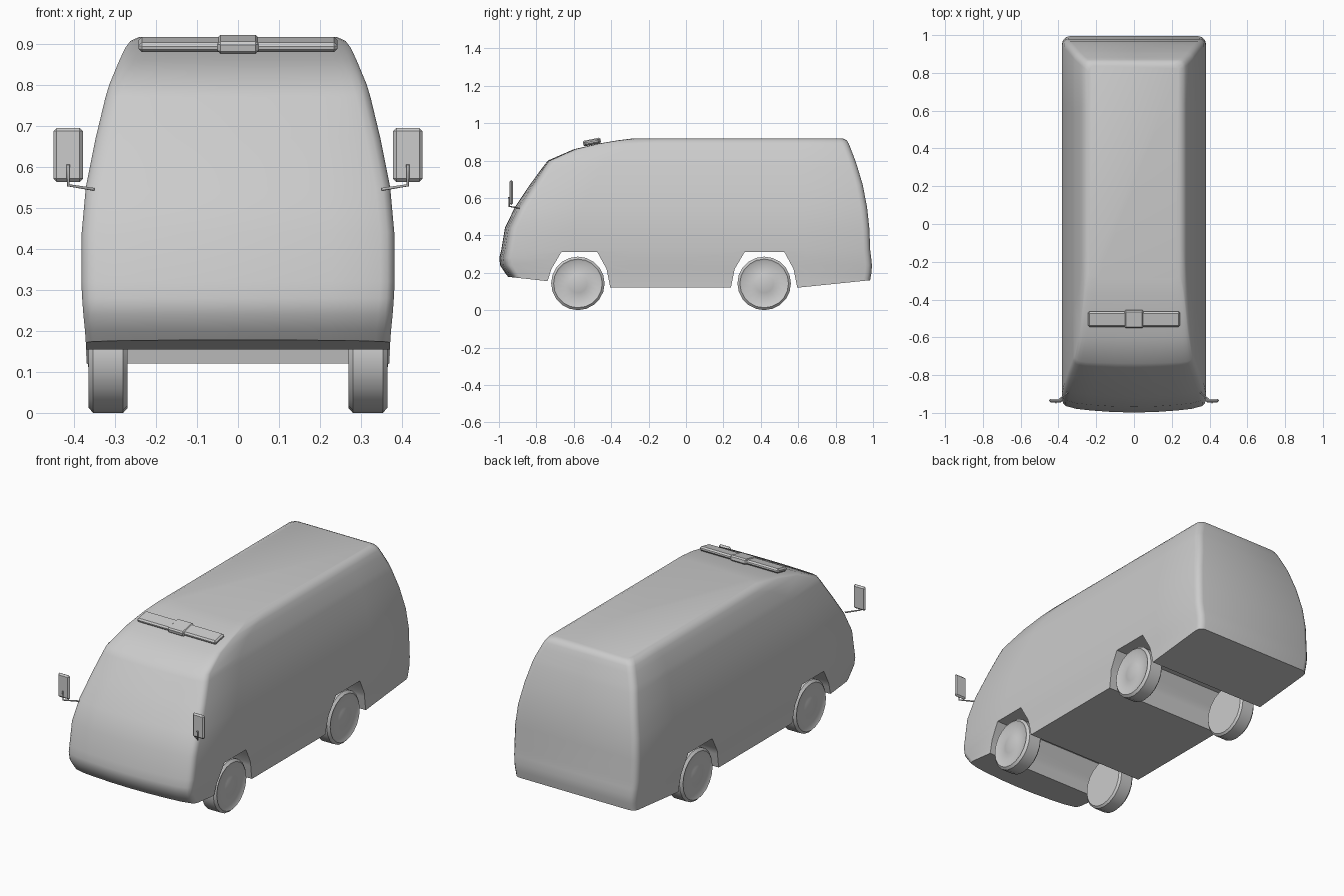
import bpy, bmesh, math
from mathutils import Matrix

if "Cube" in bpy.data.objects:
    bpy.data.objects.remove(bpy.data.objects["Cube"])

grey = bpy.data.materials.new("plain grey")
grey.diffuse_color = (0.6, 0.6, 0.6, 1)
grey.use_nodes = True
grey.node_tree.nodes["Principled BSDF"].inputs["Base Color"].default_value = grey.diffuse_color


def finish(name, bm, angle=40):
    bmesh.ops.recalc_face_normals(bm, faces=bm.faces)
    me = bpy.data.meshes.new(name)
    bm.to_mesh(me)
    bm.free()
    ob = bpy.data.objects.new(name, me)
    bpy.context.collection.objects.link(ob)
    me.materials.append(grey)
    smooth(ob, angle)
    return ob


def select(ob):
    bpy.ops.object.select_all(action='DESELECT')
    ob.select_set(True)
    bpy.context.view_layer.objects.active = ob


def smooth(ob, angle):
    select(ob)
    bpy.ops.object.shade_smooth_by_angle(angle=math.radians(angle))


def box(name, size, loc, bevel, tilt=0):
    bm = bmesh.new()
    bmesh.ops.create_cube(bm, size=1)
    bmesh.ops.scale(bm, vec=size, verts=bm.verts)
    bmesh.ops.bevel(bm, geom=bm.edges[:], offset=bevel, segments=1, affect='EDGES')
    bmesh.ops.transform(bm, matrix=Matrix.Translation(loc) @ Matrix.Rotation(tilt, 4, 'X'), verts=bm.verts)
    return finish(name, bm, 20)


def bridge(bm, rings):
    for a, b in zip(rings, rings[1:]):
        n = len(a)
        for i in range(n):
            bm.faces.new((a[i], a[(i + 1) % n], b[(i + 1) % n], b[i]))


# Body shell: horizontal rings (z, half width, front y, back y, front bow)
LEVELS = [
    (0.08, 0.368, -0.930, 0.975, 0.03),
    (0.17, 0.371, -0.945, 0.986, 0.03),
    (0.20, 0.373, -0.968, 0.992, 0.03),
    (0.24, 0.377, -0.994, 0.994, 0.03),
    (0.28, 0.380, -0.998, 0.990, 0.03),
    (0.32, 0.382, -0.988, 0.985, 0.03),
    (0.44, 0.381, -0.968, 0.980, 0.03),
    (0.55, 0.371, -0.915, 0.968, 0.03),
    (0.67, 0.347, -0.835, 0.945, 0.025),
    (0.77, 0.323, -0.762, 0.915, 0.015),
    (0.80, 0.314, -0.738, 0.905, 0.01),
    (0.86, 0.289, -0.600, 0.882, 0.005),
    (0.89, 0.275, -0.470, 0.870, 0.0),
    (0.907, 0.262, -0.370, 0.860, 0.0),
    (0.917, 0.240, -0.290, 0.840, 0.0),
]


def ring_points(w, yf, yb, bow, r=0.035):
    pts = [(t * w, yf + bow * t * t) for t in (0, 0.3, 0.6, 0.8)]
    for k in range(4):
        a = math.radians(30 * k)
        pts.append((w - r + r * math.sin(a), yf + bow + r - r * math.cos(a)))
    y0, y1 = yf + bow + r, yb - r
    pts += [(w, y0 + (y1 - y0) * k / 6) for k in range(1, 6)]
    for k in range(4):
        a = math.radians(30 * k)
        pts.append((w - r + r * math.cos(a), y1 + r * math.sin(a)))
    pts.append((0, yb))
    return pts + [(-x, y) for x, y in pts[-2:0:-1]]


bm = bmesh.new()
rings = [[bm.verts.new((x, y, z)) for x, y in ring_points(w, f, b, bow)]
         for z, w, f, b, bow in LEVELS]
bridge(bm, rings)
bm.faces.new(rings[0])
bm.faces.new(rings[-1])
body = finish("van_body", bm, 45)

# Cutter for the underside line and both wheel arches
UNDER = [(-1.1, 0.0), (-1.1, 0.195), (-0.95, 0.178), (-0.74, 0.155), (-0.72, 0.22),
         (-0.665, 0.312), (-0.475, 0.312), (-0.425, 0.22), (-0.405, 0.12),
         (0.24, 0.12), (0.26, 0.22), (0.315, 0.312), (0.525, 0.312), (0.575, 0.22),
         (0.595, 0.12), (0.985, 0.16), (1.1, 0.172), (1.1, 0.0)]
bm = bmesh.new()
ends = [[bm.verts.new((x, y, z)) for y, z in UNDER] for x in (-0.6, 0.6)]
bridge(bm, ends)
for e in ends:
    bm.faces.new(e)
cutter = finish("underside_cutter", bm)
cutter.hide_render = True
mod = body.modifiers.new("cut", 'BOOLEAN')
mod.operation = 'DIFFERENCE'
mod.solver = 'EXACT'
mod.object = cutter
select(body)
bpy.ops.object.modifier_apply(modifier="cut")
bpy.data.objects.remove(cutter)
smooth(body, 42)

# Wheels: lathed tyre with a domed hub
TYRE = [(0.132, 0.270), (0.143, 0.280), (0.143, 0.353), (0.130, 0.365),
        (0.120, 0.360), (0.070, 0.357), (0.050, 0.362), (0.020, 0.367)]


def wheel(name, side, cy):
    bm = bmesh.new()
    n = 20
    rs = [[bm.verts.new((side * x, cy + r * math.cos(2 * math.pi * i / n),
                         0.143 + r * math.sin(2 * math.pi * i / n))) for i in range(n)]
          for r, x in TYRE]
    bridge(bm, rs)
    bm.faces.new(rs[0])
    bm.faces.new(rs[-1])
    finish(name, bm, 25)


# Mirror arms: thin bent tubes
def arm(name, side):
    cu = bpy.data.curves.new(name, 'CURVE')
    cu.dimensions = '3D'
    cu.bevel_depth = 0.004
    cu.bevel_resolution = 1
    cu.use_fill_caps = True
    sp = cu.splines.new('POLY')
    path = [(0.352, -0.892, 0.545), (0.414, -0.945, 0.555), (0.414, -0.947, 0.605)]
    sp.points.add(len(path) - 1)
    for p, (x, y, z) in zip(sp.points, path):
        p.co = (side * x, y, z, 1)
    ob = bpy.data.objects.new(name, cu)
    bpy.context.collection.objects.link(ob)
    cu.materials.append(grey)
    select(ob)
    bpy.ops.object.convert(target='MESH')


for side, label in ((-1, "left"), (1, "right")):
    wheel(label + "_front_wheel", side, -0.578)
    wheel(label + "_rear_wheel", side, 0.418)
    box(label + "_mirror", (0.072, 0.018, 0.132), (side * 0.414, -0.935, 0.629), 0.008)
    arm(label + "_mirror_arm", side)

# Roof light bar with centre block
box("roof_bar", (0.485, 0.082, 0.024), (0, -0.503, 0.898), 0.008, 0.2)
box("roof_bar_centre", (0.10, 0.096, 0.030), (0, -0.503, 0.899), 0.007, 0.2)
